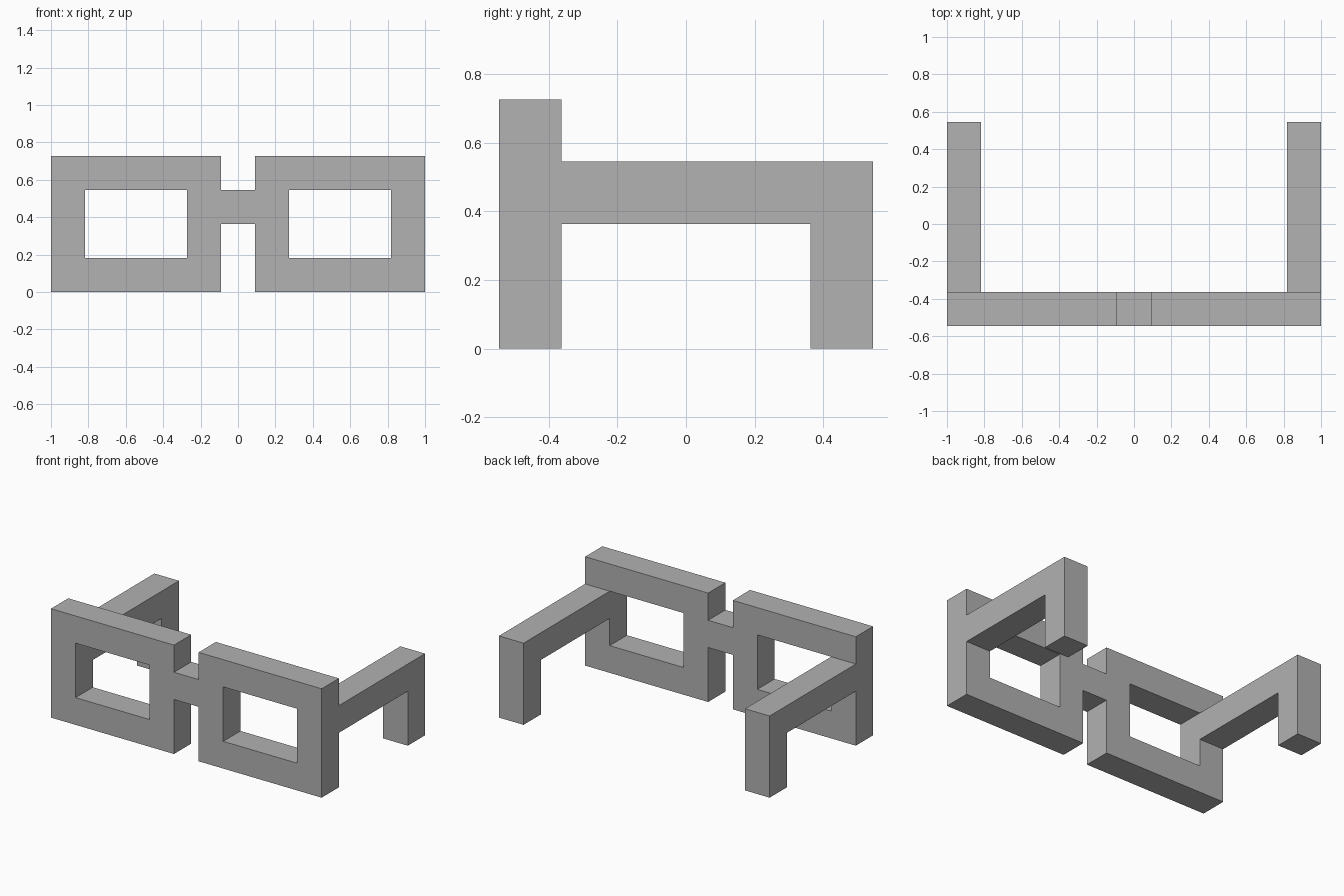
import bpy
import bmesh
from mathutils import Vector

cube = bpy.data.objects.get("Cube")
if cube:
    bpy.data.objects.remove(cube, do_unlink=True)

U = 2 / 11  # thickness of every bar

grey = bpy.data.materials.new("grey")
grey.use_nodes = True
colour = (0.445, 0.445, 0.445, 1)
grey.diffuse_color = colour
grey.node_tree.nodes["Principled BSDF"].inputs["Base Color"].default_value = colour


def rect(x0, x1, z0, z1):
    return [(x0, z0), (x1, z0), (x1, z1), (x0, z1)]


def prism(name, place, outline, depth, hole=None):
    """Extrude a flat outline (optionally with a matching hole) along depth."""
    bm = bmesh.new()
    outer = [bm.verts.new(place(a, b) * U) for a, b in outline]
    if hole:
        inner = [bm.verts.new(place(a, b) * U) for a, b in hole]
        n = len(outer)
        for i in range(n):
            j = (i + 1) % n
            bm.faces.new((outer[i], outer[j], inner[j], inner[i]))
    else:
        bm.faces.new(outer)
    result = bmesh.ops.extrude_face_region(bm, geom=bm.faces[:], use_keep_orig=True)
    moved = [v for v in result["geom"] if isinstance(v, bmesh.types.BMVert)]
    bmesh.ops.translate(bm, verts=moved, vec=Vector(depth) * U)
    bmesh.ops.recalc_face_normals(bm, faces=bm.faces)
    mesh = bpy.data.meshes.new(name)
    bm.to_mesh(mesh)
    bm.free()
    mesh.materials.append(grey)
    obj = bpy.data.objects.new(name, mesh)
    bpy.context.collection.objects.link(obj)
    return obj


def front_plane(x, z):
    return Vector((x, -3, z))


# Lens frames and temple arms, one of each per side
for side, s in (("left", 1), ("right", -1)):
    prism(side + "_lens_frame", front_plane,
          rect(s * 0.5, s * 5.5, 0, 4), (0, 1, 0),
          hole=rect(s * 1.5, s * 4.5, 1, 3))
    prism(side + "_temple_arm", lambda y, z: Vector((s * 5.5, y, z)),
          [(-2, 2), (2, 2), (2, 0), (3, 0), (3, 3), (-2, 3)], (-s, 0, 0))

# Nose bridge between the frames
prism("nose_bridge", front_plane, rect(-0.5, 0.5, 2, 3), (0, 1, 0))
